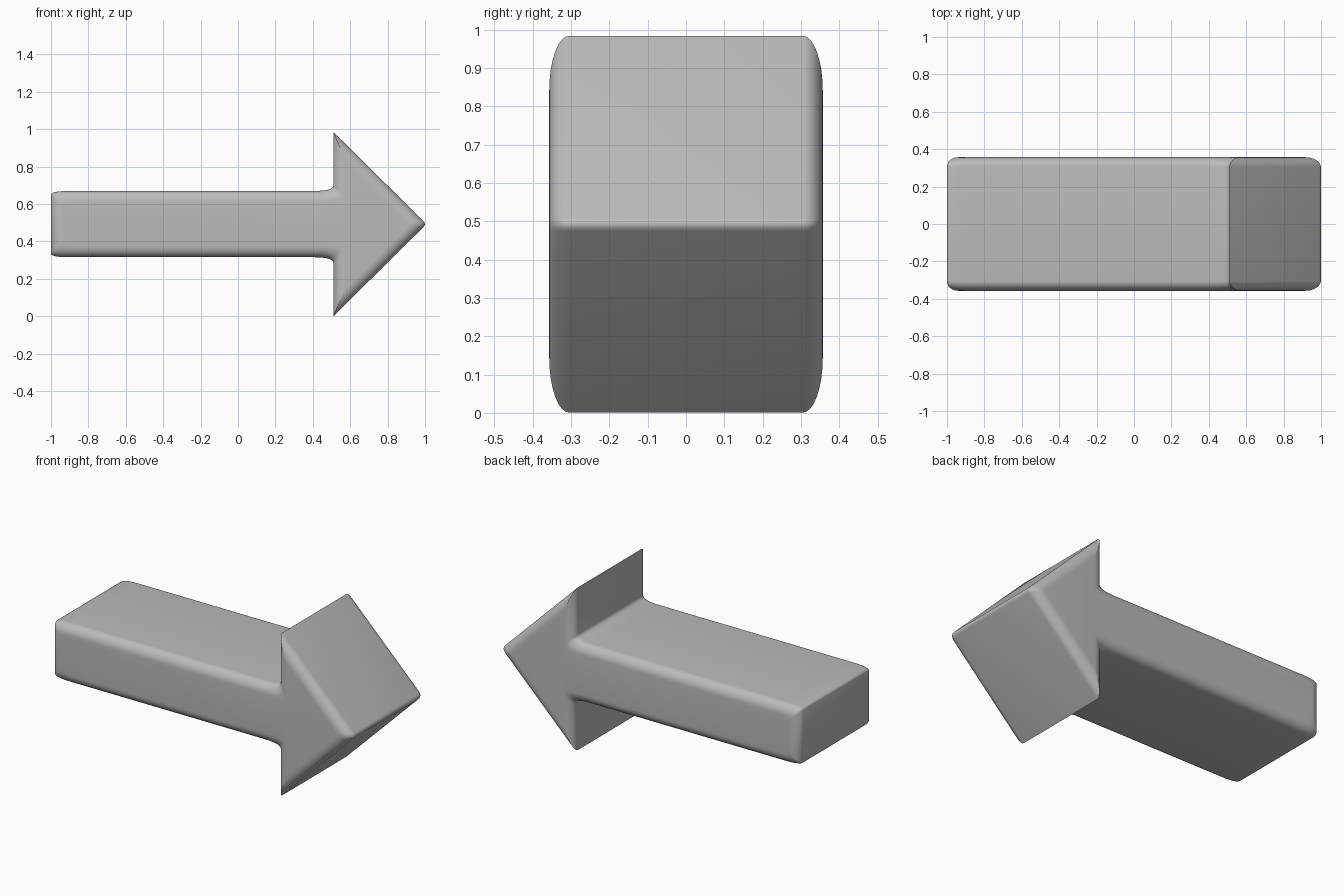
import bpy, bmesh, math
from mathutils import Vector

cube = bpy.data.objects.get("Cube")
if cube:
    bpy.data.objects.remove(cube, do_unlink=True)

grey = bpy.data.materials.new("plain_grey")
grey.use_nodes = True
colour = (0.5, 0.5, 0.5, 1)
grey.diffuse_color = colour
grey.node_tree.nodes["Principled BSDF"].inputs["Base Color"].default_value = colour

MID = 0.4925       # height of the arrow's axis
STEPS = 6          # segments in each rounded corner
FLAT, HALF = 0.305, 0.357   # y where the side rounding starts and ends
INSET = 0.06       # how far the rounding eats into the outline

# Lower half of the outline: x, height from axis, round-off before and after
lower = [(-1, -0.177, 0.02, 0.1),
         (0.51, -0.177, 0.11, 0.03),
         (0.51, -MID, 0.002, 0.002)]
tip = [(1.008, 0, 0.025, 0.025)]
upper = [(x, -z, after, before) for x, z, before, after in reversed(lower)]
corners = lower + tip + upper


def offset_outline(d):
    """Outline moved inward by d, with mitred corners."""
    pts = [Vector(c[:2]) for c in corners]
    out = []
    for i, p in enumerate(pts):
        a = (p - pts[i - 1]).normalized()
        b = (pts[(i + 1) % len(pts)] - p).normalized()
        na, nb = Vector((-a.y, a.x)), Vector((-b.y, b.x))
        out.append(p + (na + nb) * d / (1 + na.dot(nb)))
    return out


def rounded_outline(d):
    """Offset outline with each corner replaced by a smooth curve."""
    pts, out = offset_outline(d), []
    for i, p in enumerate(pts):
        before, after = corners[i][2:]
        start = p + (pts[i - 1] - p).normalized() * before
        end = p + (pts[(i + 1) % len(pts)] - p).normalized() * after
        for k in range(STEPS + 1):
            t = k / STEPS
            out.append(start * (1 - t) ** 2 + p * 2 * t * (1 - t) + end * t * t)
    return out


# Elliptical rounding from the flat band out to each side face
levels = []
for k in range(9):
    a = math.pi / 2 * k / 8
    levels.append((INSET * (1 - math.cos(a)), FLAT + (HALF - FLAT) * math.sin(a)))
rings = [(d, -y) for d, y in reversed(levels)] + levels

# Loft the rings and close both sides
bm = bmesh.new()
loops = [[bm.verts.new((p.x, y, p.y + MID)) for p in rounded_outline(d)]
         for d, y in rings]
for r, s in zip(loops, loops[1:]):
    for i in range(len(r)):
        j = (i + 1) % len(r)
        bm.faces.new((r[i], r[j], s[j], s[i]))
bm.faces.new(loops[0])
bm.faces.new(loops[-1])
bmesh.ops.recalc_face_normals(bm, faces=bm.faces)

mesh = bpy.data.meshes.new("arrow")
bm.to_mesh(mesh)
bm.free()
mesh.materials.append(grey)
arrow = bpy.data.objects.new("arrow", mesh)
bpy.context.collection.objects.link(arrow)
bpy.context.view_layer.objects.active = arrow
arrow.select_set(True)
bpy.ops.object.shade_smooth_by_angle(angle=math.radians(50))
